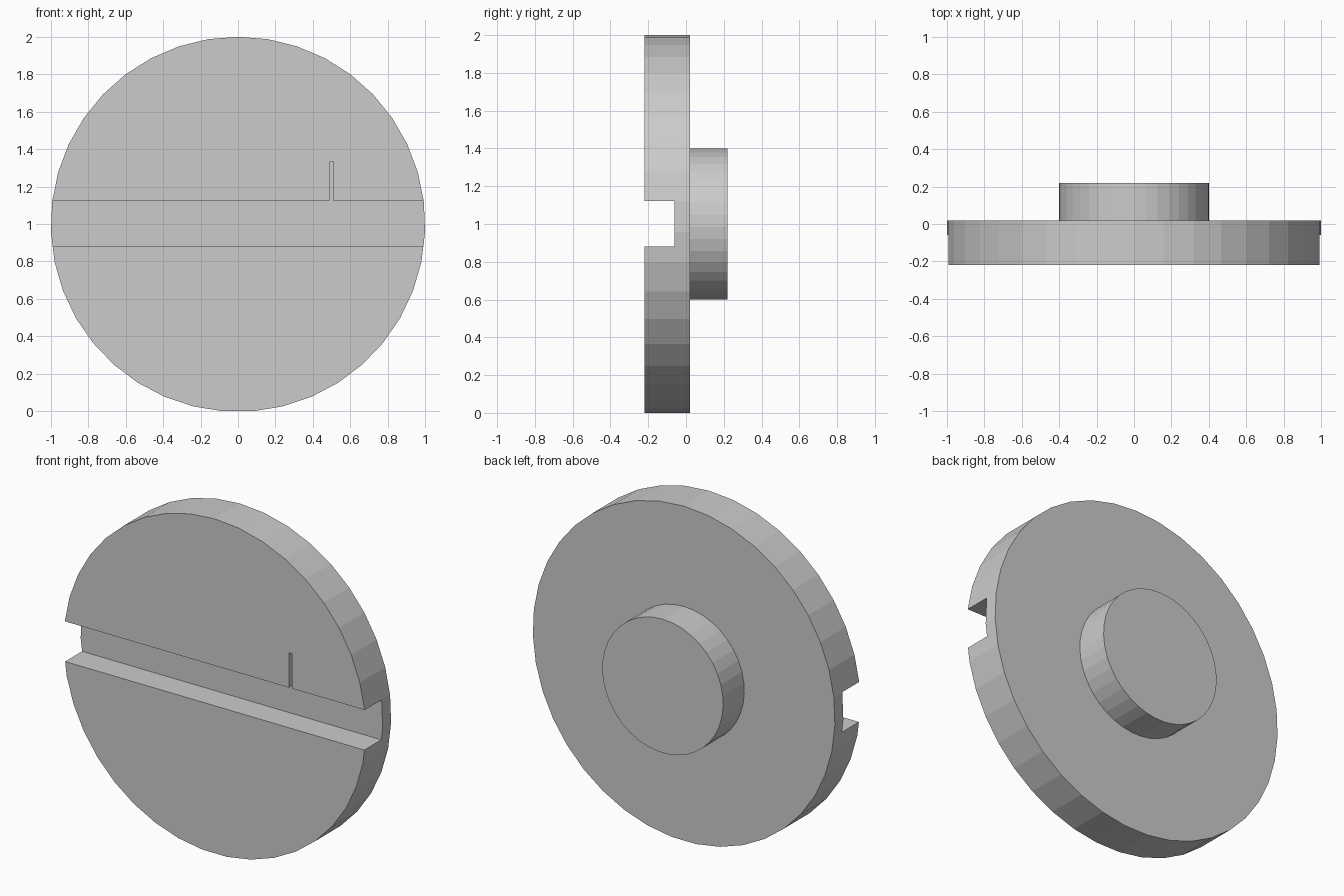
import bpy, bmesh
from math import sin, cos, tau

if "Cube" in bpy.data.objects:
    bpy.data.objects.remove(bpy.data.objects["Cube"])


def disc(name, radius, y0, y1, sides):
    """Flat-sided round slab with its axis along y and one vertex at the top."""
    bm = bmesh.new()
    ring = [bm.verts.new((radius * sin(tau * i / sides), y0,
                          1 + radius * cos(tau * i / sides))) for i in range(sides)]
    face = bm.faces.new(ring)
    new = bmesh.ops.extrude_face_region(bm, geom=[face])["geom"]
    bmesh.ops.translate(bm, vec=(0, y1 - y0, 0),
                        verts=[v for v in new if isinstance(v, bmesh.types.BMVert)])
    bmesh.ops.recalc_face_normals(bm, faces=bm.faces)
    return finish(name, bm)


def box(name, lo, hi):
    bm = bmesh.new()
    bmesh.ops.create_cube(bm, size=1)
    for v in bm.verts:
        v.co = [(a + b) / 2 + c * (b - a) for a, b, c in zip(lo, hi, v.co)]
    return finish(name, bm)


def finish(name, bm):
    mesh = bpy.data.meshes.new(name)
    bm.to_mesh(mesh)
    bm.free()
    obj = bpy.data.objects.new(name, mesh)
    bpy.context.collection.objects.link(obj)
    return obj


def cut(target, cutter):
    cutter.hide_render = True
    mod = target.modifiers.new("cut", 'BOOLEAN')
    mod.operation = 'DIFFERENCE'
    mod.solver = 'EXACT'
    mod.object = cutter
    bpy.context.view_layer.objects.active = target
    bpy.ops.object.modifier_apply(modifier=mod.name)
    bpy.data.objects.remove(cutter)


# Main wheel, stretched a hair so its lowest flat rests on z = 0
wheel = disc("wheel", 1.0, -0.22, 0.02, 39)
low = min(v.co.z for v in wheel.data.vertices)
for v in wheel.data.vertices:
    v.co.z = (v.co.z - low) * 2 / (2 - low)

# Wide slot across the front, then the thin marker notch above it
cut(wheel, box("slot_cutter", (-1.2, -0.4, 0.882), (1.2, -0.06, 1.122)))
cut(wheel, box("notch_cutter", (0.49, -0.4, 1.0), (0.51, -0.06, 1.33)))

# Rear hub
disc("hub", 0.4, 0.02, 0.22, 39)
